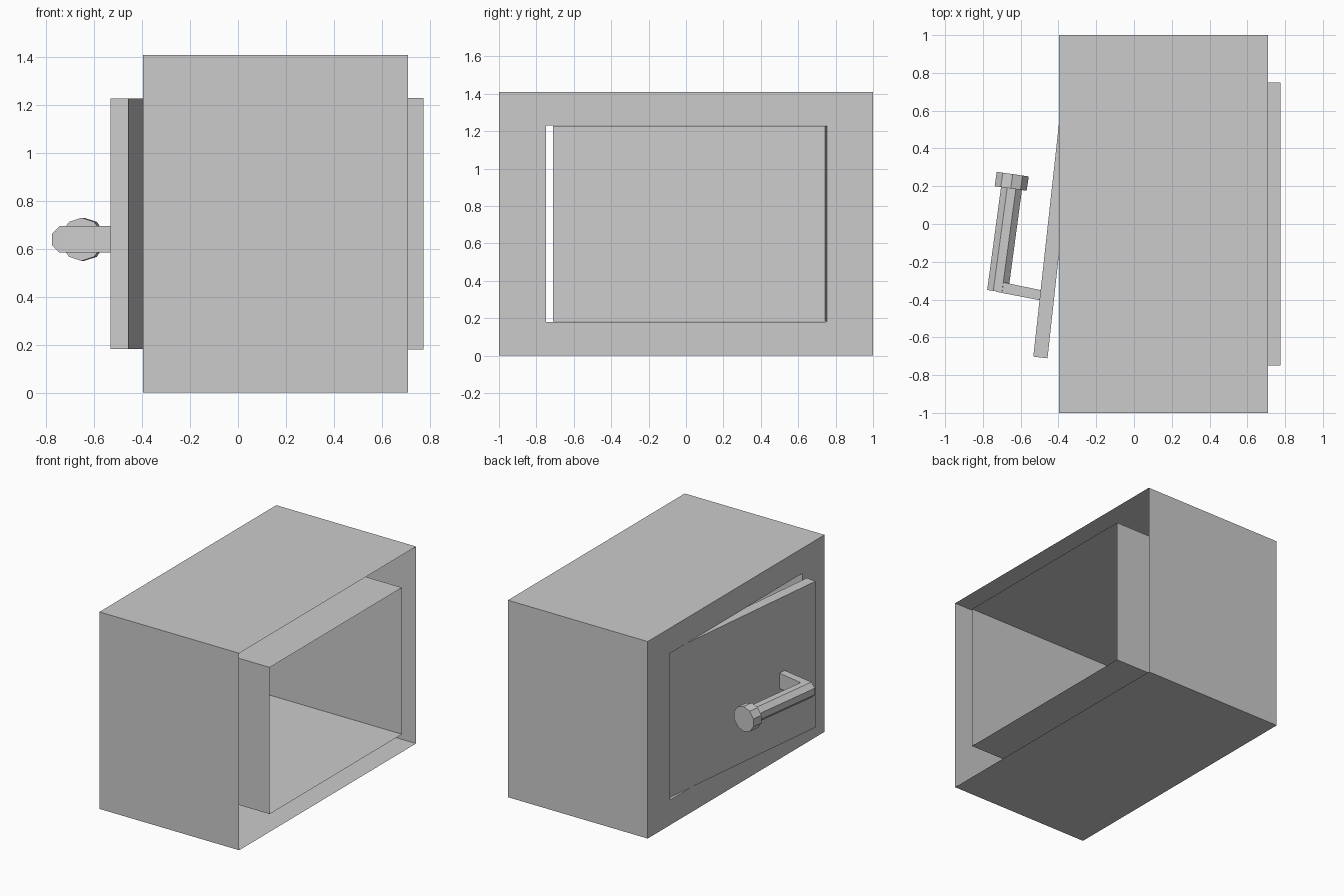
import bpy, bmesh, math
from mathutils import Vector

if "Cube" in bpy.data.objects:
    bpy.data.objects.remove(bpy.data.objects["Cube"])


def finish(bm, name):
    mesh = bpy.data.meshes.new(name)
    bm.to_mesh(mesh)
    bm.free()
    obj = bpy.data.objects.new(name, mesh)
    bpy.context.collection.objects.link(obj)
    return obj


def prism(name, plan, z0, z1):
    """Extrude a plan polygon (counter-clockwise x, y points) upward."""
    bm = bmesh.new()
    face = bm.faces.new([bm.verts.new((x, y, z0)) for x, y in plan])
    top = bmesh.ops.extrude_face_region(bm, geom=[face])["geom"]
    bmesh.ops.translate(bm, vec=(0, 0, z1 - z0),
                        verts=[v for v in top if isinstance(v, bmesh.types.BMVert)])
    bmesh.ops.recalc_face_normals(bm, faces=bm.faces)
    return finish(bm, name)


def rod(name, start, end, radius, sides):
    """Faceted cylinder between two points, with a flat facing sideways."""
    a, b = Vector(start), Vector(end)
    axis = (b - a).normalized()
    up = Vector((0, 0, 1))
    side = axis.cross(up)
    bm = bmesh.new()
    rings = []
    for p in (a, b):
        ring = []
        for i in range(sides):
            t = 2 * math.pi * (i + 0.5) / sides
            ring.append(bm.verts.new(p + radius * (math.cos(t) * side + math.sin(t) * up)))
        rings.append(ring)
    for i in range(sides):
        j = (i + 1) % sides
        bm.faces.new((rings[0][i], rings[0][j], rings[1][j], rings[1][i]))
    for ring in rings:
        bm.faces.new(ring)
    bmesh.ops.recalc_face_normals(bm, faces=bm.faces)
    return finish(bm, name)


# Casing: open-backed shell, front wall, and a liner running through the opening
bm = bmesh.new()
loops = []
for x, hy, z0, z1 in ((0.71, 1.0, 0.0, 1.41), (-0.397, 1.0, 0.0, 1.41),
                      (-0.397, 0.748, 0.18, 1.23), (0.775, 0.748, 0.18, 1.23)):
    loops.append([bm.verts.new((x, y, z)) for y, z in
                  ((-hy, z0), (hy, z0), (hy, z1), (-hy, z1))])
for la, lb in zip(loops, loops[1:]):
    for i in range(4):
        j = (i + 1) % 4
        bm.faces.new((la[i], lb[i], lb[j], la[j]))
finish(bm, "casing")

# Door: slab standing slightly ajar
prism("door", [(-0.533, -0.702), (-0.458, -0.711), (-0.298, 0.744), (-0.373, 0.753)],
      0.182, 1.228)

# Handle: arm leaving the door, faceted grip and wider end cap
prism("handle_arm", [(-0.735, -0.358), (-0.485, -0.406), (-0.485, -0.352), (-0.70, -0.307)],
      0.585, 0.695)
rod("handle_grip", (-0.722, -0.357, 0.64), (-0.647, 0.20, 0.64), 0.0605, 8)
rod("handle_cap", (-0.653, 0.188, 0.64), (-0.642, 0.264, 0.64), 0.09, 10)
